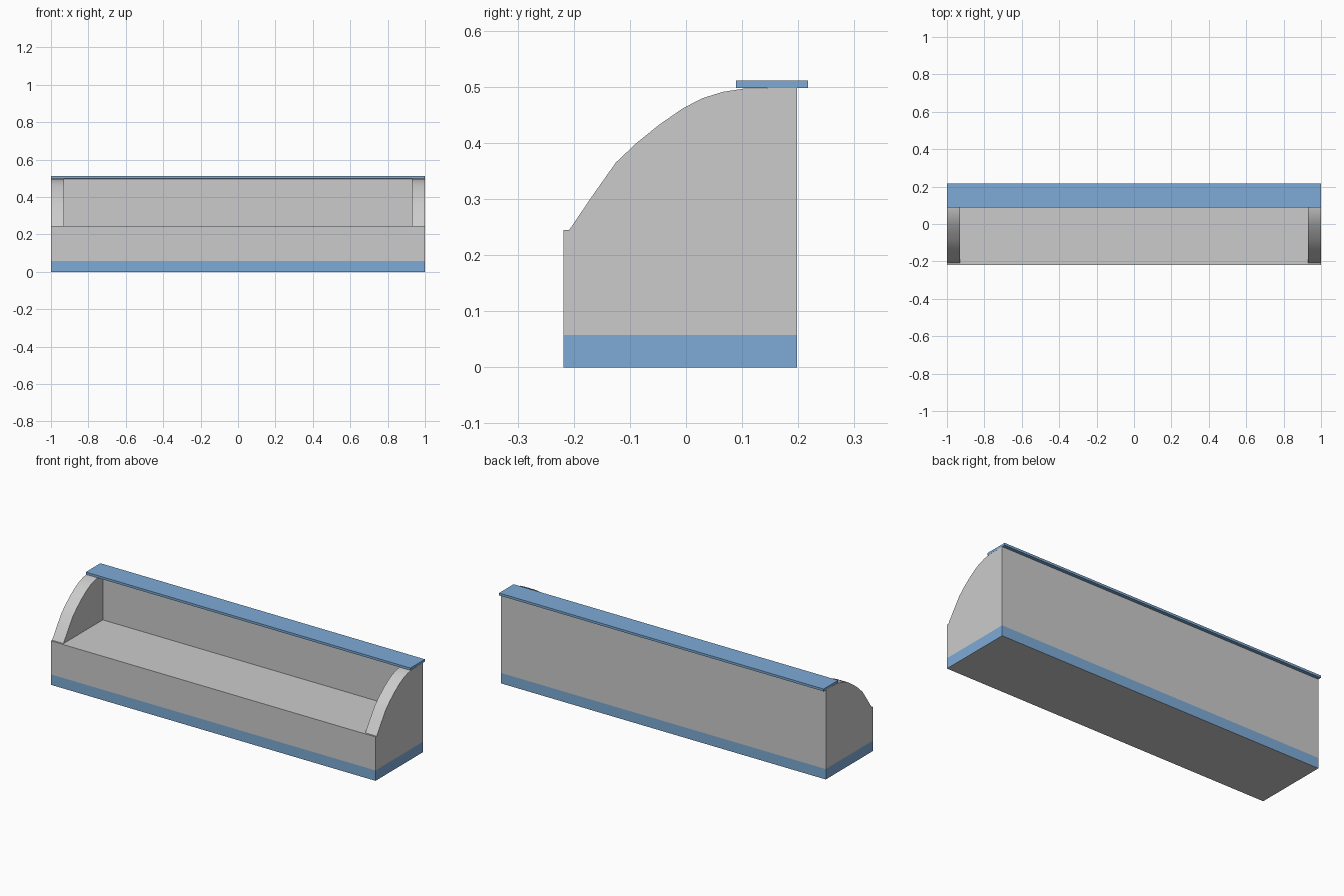
import bpy
import bmesh

old = bpy.data.objects.get("Cube")
if old:
    bpy.data.objects.remove(old, do_unlink=True)


def material(name, rgb):
    m = bpy.data.materials.new(name)
    m.use_nodes = True
    m.diffuse_color = (*rgb, 1)
    m.node_tree.nodes["Principled BSDF"].inputs["Base Color"].default_value = (*rgb, 1)
    return m


grey = material("light grey", (0.6, 0.6, 0.6))
blue = material("soft blue", (0.21, 0.41, 0.68))


def prism(name, profile, half_width, mats):
    """Extrude a closed (y, z) profile along x."""
    bm = bmesh.new()
    face = bm.faces.new([bm.verts.new((-half_width, y, z)) for y, z in profile])
    grown = bmesh.ops.extrude_face_region(bm, geom=[face])["geom"]
    verts = [v for v in grown if isinstance(v, bmesh.types.BMVert)]
    bmesh.ops.translate(bm, verts=verts, vec=(2 * half_width, 0, 0))
    bmesh.ops.recalc_face_normals(bm, faces=bm.faces)
    mesh = bpy.data.meshes.new(name)
    bm.to_mesh(mesh)
    bm.free()
    for m in mats:
        mesh.materials.append(m)
    obj = bpy.data.objects.new(name, mesh)
    bpy.context.collection.objects.link(obj)
    return obj


def rectangle(y0, y1, z0, z1):
    return [(y0, z0), (y1, z0), (y1, z1), (y0, z1)]


# Bench body: curved side profile along the full length
arm_curve = [(-0.218, 0.245), (-0.208, 0.245), (-0.166, 0.307), (-0.125, 0.365),
             (-0.088, 0.4), (-0.047, 0.433), (-0.005, 0.462), (0.03, 0.48),
             (0.066, 0.491), (0.105, 0.497), (0.198, 0.498)]
body = prism("bench_body", [(0.198, 0), (-0.218, 0)] + arm_curve, 1, [grey, blue])

# Hollow out the seating space between the two end panels
cutter = prism("seat_cutter", rectangle(-0.3, 0.138, 0.2445, 0.6), 0.93, [grey])
cutter.hide_render = True
cut = body.modifiers.new("seat_space", "BOOLEAN")
cut.operation = "DIFFERENCE"
cut.solver = "EXACT"
cut.object = cutter
bpy.context.view_layer.objects.active = body
body.select_set(True)
bpy.ops.object.modifier_apply(modifier=cut.name)
bpy.data.objects.remove(cutter, do_unlink=True)

# Blue plinth band around the foot of the body
band = 0.058
bm = bmesh.new()
bm.from_mesh(body.data)
bmesh.ops.bisect_plane(bm, geom=bm.verts[:] + bm.edges[:] + bm.faces[:],
                       plane_co=(0, 0, band), plane_no=(0, 0, 1))
bm.normal_update()
for f in bm.faces:
    upright = abs(f.normal.z) < 0.5
    f.material_index = int(upright and f.calc_center_median().z < band)
bm.to_mesh(body.data)
bm.free()

bpy.ops.object.select_all(action="DESELECT")
body.select_set(True)
bpy.ops.object.shade_smooth_by_angle(angle=0.5)

# Flat rail on top of the backrest
prism("top_rail", rectangle(0.089, 0.217, 0.498, 0.511), 1, [blue])
